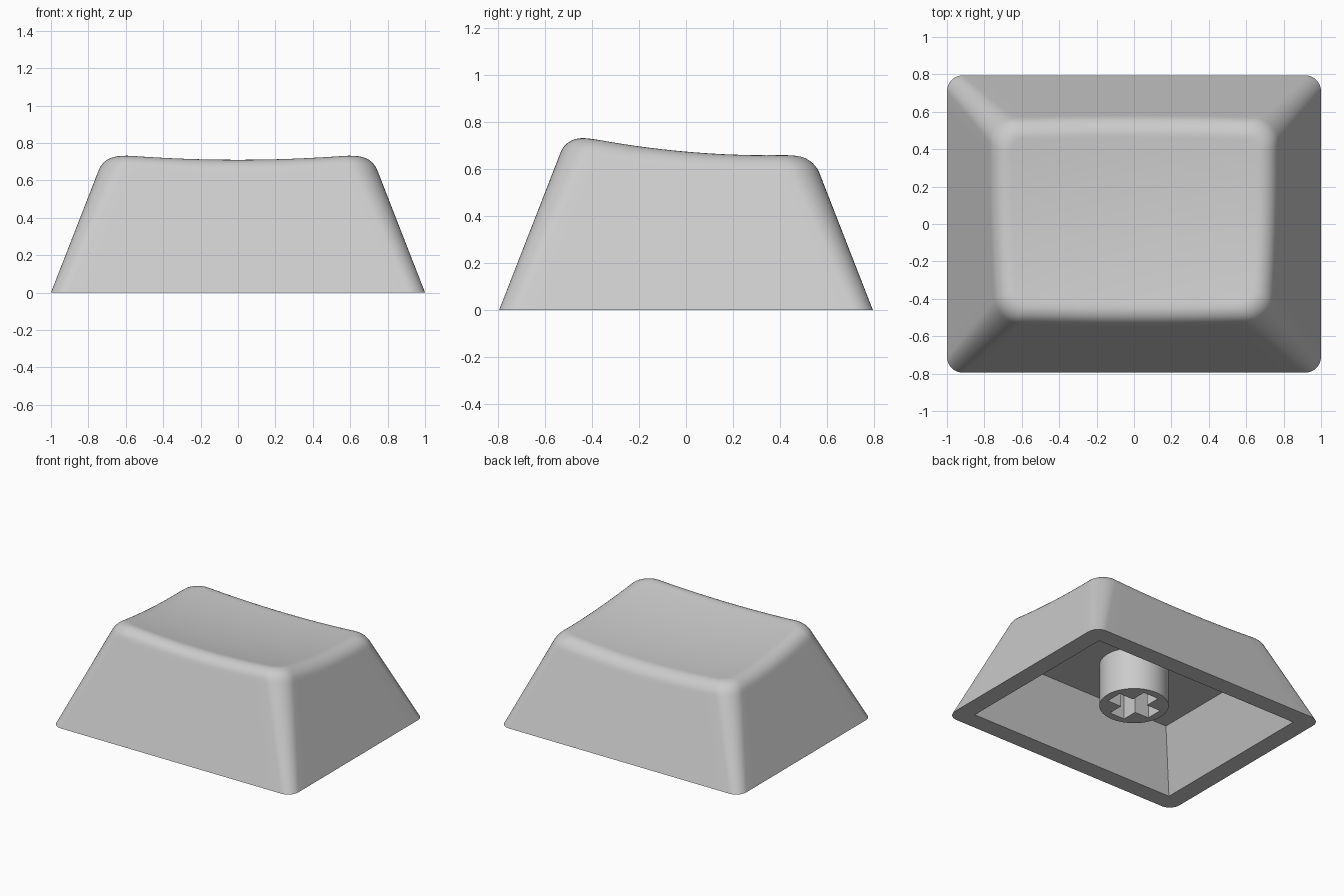
import bpy, bmesh, math

if "Cube" in bpy.data.objects:
    bpy.data.objects.remove(bpy.data.objects["Cube"])

HALF_X, HALF_Y, DRAFT = 1.0, 0.795, 0.39
WALL, CEILING = 0.135, 0.42
FILLET = 0.08

grey = bpy.data.materials.new("light_grey_plastic")
grey.use_nodes = True
grey.diffuse_color = (0.6, 0.6, 0.6, 1)
grey.node_tree.nodes["Principled BSDF"].inputs["Base Color"].default_value = (0.6, 0.6, 0.6, 1)


def perimeter(corner_steps=10, side_steps=14):
    """Rounded rectangle as (core u, core v, normal x, normal y) around the edge."""
    signs = [(1, 1), (-1, 1), (-1, -1), (1, -1)]
    out = []
    for i, (u, v) in enumerate(signs):
        for j in range(corner_steps + 1):
            a = math.pi / 2 * (i + j / corner_steps)
            out.append((u, v, math.cos(a), math.sin(a)))
        u2, v2 = signs[(i + 1) % 4]
        for j in range(1, side_steps):
            f = j / side_steps
            out.append((u + (u2 - u) * f, v + (v2 - v) * f, math.cos(a), math.sin(a)))
    return out


def wall_point(p, z, inset=0.0):
    """Point on the sloping outer wall at height z, moved inwards by inset."""
    u, v, nx, ny = p
    r = 0.085 + 0.08 * z
    a, b = HALF_X - DRAFT * z - r, HALF_Y - DRAFT * z - r
    return (u * a + nx * (r - inset), v * b + ny * (r - inset), z)


def cavity_point(p, z):
    """Point on the sharp-cornered inner wall at height z."""
    shrink = WALL + DRAFT * z
    return (p[0] * (HALF_X - shrink), p[1] * (HALF_Y - shrink), z)


def dish(x, y):
    """Height of the scooped top surface."""
    return 0.628 + 0.13 * (y - 0.35) ** 2 + 0.07 * x * x


def fillet(p, steps=8):
    """Circular-like blend from the wall over the rim onto the dish."""
    z = 0.7
    for _ in range(15):
        z = dish(*wall_point(p, z)[:2])
    edge = wall_point(p, z)
    low = wall_point(p, z - 0.93 * FILLET)
    x, y, _ = wall_point(p, z, FILLET)
    high = (x, y, dish(x, y))
    pts = [wall_point(p, (z - 0.93 * FILLET) * f) for f in (0, 0.5, 0.97)]
    for j in range(steps + 1):
        t = j / steps
        w = ((1 - t) ** 2, 2 * t * (1 - t) * 0.81, t * t)
        pts.append([sum(k * c[i] for k, c in zip(w, (low, edge, high))) / sum(w)
                    for i in range(3)])
    return pts


def finish(obj):
    bpy.ops.object.select_all(action='DESELECT')
    obj.select_set(True)
    bpy.context.view_layer.objects.active = obj
    if obj.type == 'CURVE':
        bpy.ops.object.convert(target='MESH')
    obj.data.materials.clear()
    obj.data.materials.append(grey)
    bpy.ops.object.shade_smooth_by_angle(angle=math.radians(30))


# Key shell: ceiling, cavity wall, rim, outer wall, fillet and dished top
params = perimeter()
columns = []
for p in params:
    outer = fillet(p)
    x, y, _ = outer[-1]
    top = [(x * f, y * f, dish(x * f, y * f)) for f in (0.98, 0.9, 0.8, 0.65, 0.5, 0.35, 0.2, 0.1)]
    columns.append([cavity_point(p, CEILING), cavity_point(p, 0)] + outer + top)

bm = bmesh.new()
grid = [[bm.verts.new(c) for c in col] for col in columns]
centre = bm.verts.new((0, 0, dish(0, 0)))
for i, col in enumerate(grid):
    nxt = grid[(i + 1) % len(grid)]
    for j in range(len(col) - 1):
        bm.faces.new((col[j], nxt[j], nxt[j + 1], col[j + 1]))
    bm.faces.new((col[-1], nxt[-1], centre))
bm.faces.new([col[0] for col in reversed(grid)])
bmesh.ops.remove_doubles(bm, verts=bm.verts, dist=1e-5)
bmesh.ops.recalc_face_normals(bm, faces=bm.faces)
mesh = bpy.data.meshes.new("key_shell")
bm.to_mesh(mesh)
bm.free()
shell = bpy.data.objects.new("key_shell", mesh)
bpy.context.collection.objects.link(shell)
finish(shell)

# Mounting stem: round post with a cross-shaped socket
STEM_R, STEM_LOW, STEM_HIGH = 0.237, 0.10, 0.43
ARM, SLOT = 0.18, 0.063
circle = [(STEM_R * math.cos(math.tau * i / 48), STEM_R * math.sin(math.tau * i / 48))
          for i in range(48)]
cross = []
for c, s in ((1, 0), (0, 1), (-1, 0), (0, -1)):
    for x, y in ((ARM, -SLOT), (ARM, SLOT), (SLOT, SLOT)):
        cross.append((x * c - y * s, x * s + y * c))

curve = bpy.data.curves.new("mounting_stem", 'CURVE')
curve.dimensions = '2D'
curve.fill_mode = 'BOTH'
curve.extrude = (STEM_HIGH - STEM_LOW) / 2
for outline in (circle, cross):
    spline = curve.splines.new('POLY')
    spline.points.add(len(outline) - 1)
    for pt, (x, y) in zip(spline.points, outline):
        pt.co = (x, y, 0, 1)
    spline.use_cyclic_u = True
stem = bpy.data.objects.new("mounting_stem", curve)
stem.location.z = (STEM_HIGH + STEM_LOW) / 2
bpy.context.collection.objects.link(stem)
finish(stem)
